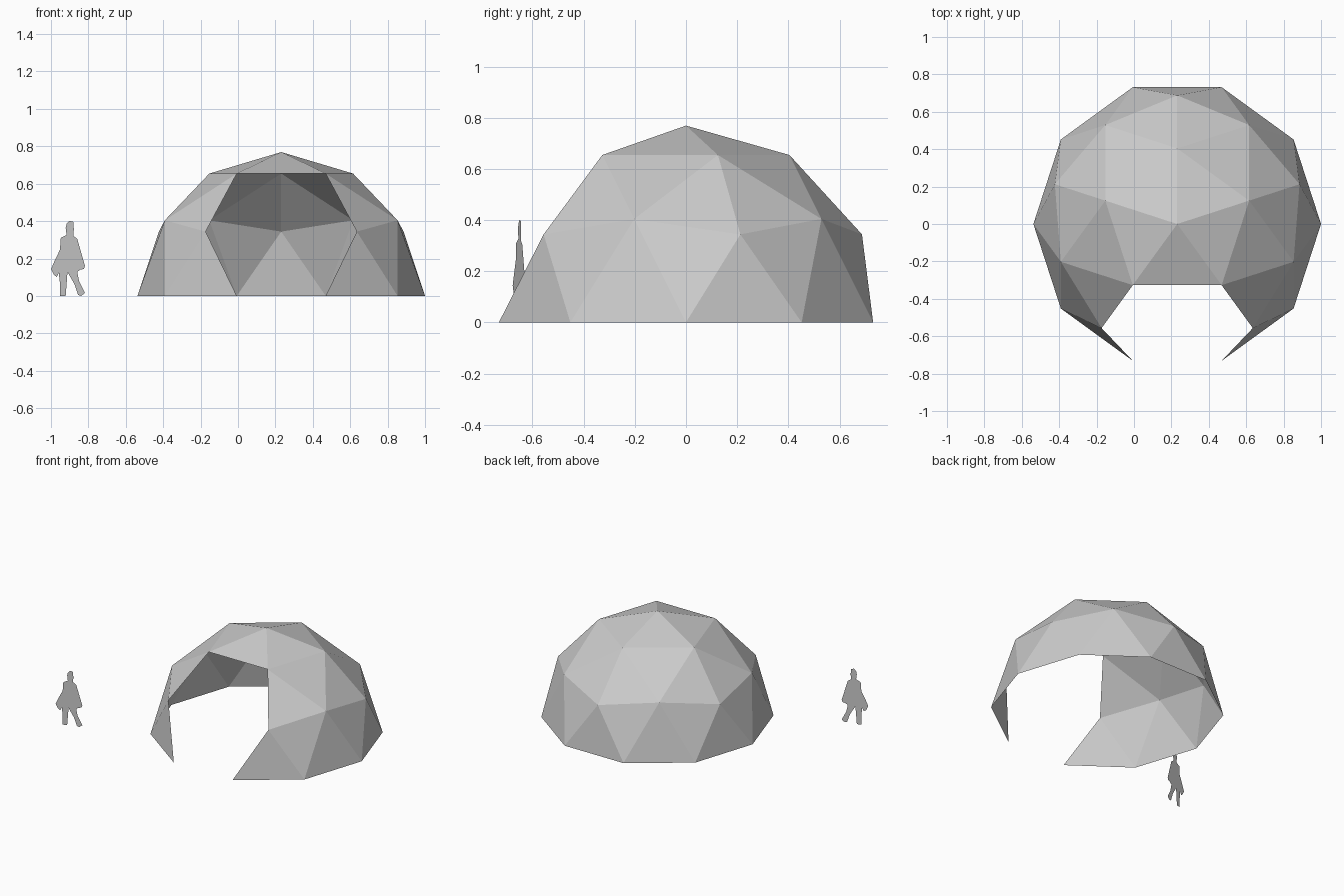
import bpy, bmesh
from math import radians
from mathutils import Matrix, Vector

if "Cube" in bpy.data.objects:
    bpy.data.objects.remove(bpy.data.objects["Cube"])

R, CX = 0.769, 0.231


def add_object(name, bm):
    me = bpy.data.meshes.new(name)
    bm.to_mesh(me)
    bm.free()
    ob = bpy.data.objects.new(name, me)
    bpy.context.collection.objects.link(ob)
    return ob


# Dome shell: upper half of a twice-divided icosahedron, open underneath
bm = bmesh.new()
bmesh.ops.create_icosphere(bm, subdivisions=2, radius=R,
                           matrix=Matrix.Rotation(radians(90), 4, 'Z'))
low = [v for v in bm.verts if v.co.z < -0.01]
bmesh.ops.delete(bm, geom=low, context='VERTS')

# Entrance: remove the hexagon of panels around the front middle joint
door = Vector((0, -0.851, 0.526)) * R
joint = min(bm.verts, key=lambda v: (v.co - door).length)
bmesh.ops.delete(bm, geom=[joint], context='VERTS')
dome = add_object("dome_shell", bm)
dome.location.x = CX

# Standing person cut-out for scale: flat outline in thousandths (x, z)
outline = [
    (0, 401), (21, 396), (16, 374), (27, 358), (16, 332), (21, 321),
    (43, 305), (48, 246), (37, 187), (53, 171), (86, 160), (80, 144),
    (53, 139), (43, 128), (53, 80), (86, 16), (64, 0), (48, 5),
    (27, 64), (-11, 128), (-27, 59), (-21, 0), (-53, 0), (-53, 70),
    (-59, 123), (-70, 102), (-86, 112), (-102, 144), (-70, 144),
    (-64, 182), (-75, 203), (-53, 246), (-48, 310), (-16, 326),
    (-21, 364), (-16, 385)]
bm = bmesh.new()
face = bm.faces.new([bm.verts.new((x / 1000, 0, z / 1000)) for x, z in outline])
bmesh.ops.triangulate(bm, faces=[face])
person = add_object("scale_figure", bm)
person.location = (-0.901, -0.651, 0)
person.rotation_euler.z = radians(15)
